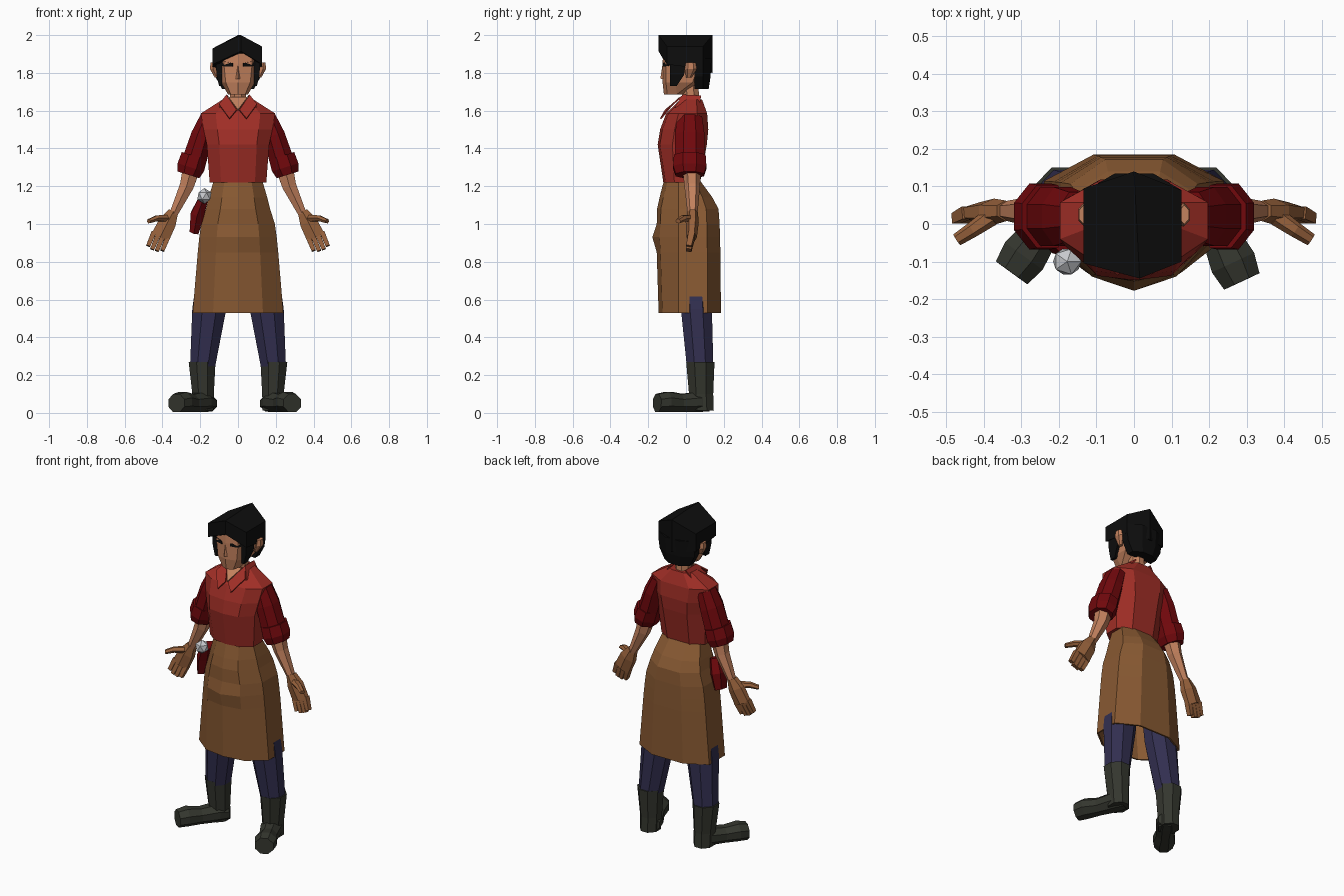
import bpy, bmesh, math
from mathutils import Vector, Matrix

if "Cube" in bpy.data.objects:
    bpy.data.objects.remove(bpy.data.objects["Cube"])


def material(name, r, g, b):
    lin = [((c / 255 + 0.055) / 1.055) ** 2.4 if c > 10 else c / 255 / 12.92 for c in (r, g, b)]
    m = bpy.data.materials.new(name)
    m.diffuse_color = (*lin, 1)
    m.use_nodes = True
    m.node_tree.nodes["Principled BSDF"].inputs["Base Color"].default_value = m.diffuse_color
    return m


SHIRT = material("shirt red", 160, 46, 38)
SLEEVE = material("dark red", 112, 8, 12)
APRON = material("apron brown", 136, 89, 50)
SKIN = material("skin", 196, 130, 94)
GLOVE = material("hand brown", 152, 98, 60)
NAVY = material("navy trousers", 50, 47, 80)
BOOT = material("boot grey green", 52, 54, 46)
HAIR = material("black hair", 13, 13, 13)
CLOTH = material("white cloth", 200, 202, 206)


def finish(name, bm, mat, thick=0):
    bmesh.ops.recalc_face_normals(bm, faces=bm.faces)
    me = bpy.data.meshes.new(name)
    bm.to_mesh(me)
    bm.free()
    me.materials.append(mat)
    ob = bpy.data.objects.new(name, me)
    bpy.context.collection.objects.link(ob)
    if thick:
        mod = ob.modifiers.new("thickness", 'SOLIDIFY')
        mod.thickness = thick
    return ob


def loft(name, rings, mat, caps=True, thick=0):
    """Skin a list of equal-length point rings."""
    bm = bmesh.new()
    vs = [[bm.verts.new(p) for p in ring] for ring in rings]
    n = len(vs[0])
    for a, b in zip(vs, vs[1:]):
        for i in range(n):
            j = (i + 1) % n
            bm.faces.new((a[i], a[j], b[j], b[i]))
    if caps:
        bm.faces.new(vs[0])
        bm.faces.new(vs[-1])
    return finish(name, bm, mat, thick)


def tube(name, path, mat, n=8, axis=None):
    """Loft of ellipses; path rows are (point, radius sideways, radius in y)."""
    t = (axis or Vector(path[-1][0]) - Vector(path[0][0])).normalized()
    side = Vector((0, 1, 0)).cross(t).normalized()
    fwd = t.cross(side)
    k = 1 / math.cos(math.pi / n)
    rings = []
    for p, ra, rb in path:
        rings.append([Vector(p) + side * ra * k * math.cos((i + .5) * math.tau / n)
                      + fwd * rb * k * math.sin((i + .5) * math.tau / n) for i in range(n)])
    return loft(name, rings, mat)


def section(z, w, half):
    """Mirror a half outline (x as share of w, y) into a closed ring."""
    right = [(x * w, y, z) for x, y in half]
    left = [(-x, y, z) for x, y, z in reversed(right) if x > 1e-6]
    return right + left


def plate(name, pts, mat, thick=0.008):
    bm = bmesh.new()
    bm.faces.new([bm.verts.new(p) for p in pts])
    return finish(name, bm, mat, thick)


# Shirt body
torso = [(1.22, .15, -.12, .075), (1.42, .165, -.15, .11), (1.5, .182, -.137, .118),
         (1.585, .197, -.105, .112), (1.66, .08, -.03, .085)]
loft("shirt", [section(z, w, [(0, f), (.6, f + .012), (1, f + .3 * (b - f)),
                              (1, b - .25 * (b - f)), (.5, b)])
               for z, w, f, b in torso], SHIRT)

# Long wrap apron, open at the hem
skirt = [(.53, .24, -.145, .185), (.85, .213, -.155, .182), (.93, .205, -.178, .18),
         (1.0, .195, -.155, .178), (1.08, .17, -.153, .172), (1.14, .155, -.14, .14),
         (1.225, .13, -.118, .078)]
loft("apron", [section(z, w, [(0, f), (.55, max(f + .02, -.14)), (1, -.04), (1, b * .62), (.45, b)])
               for z, w, f, b in skirt], APRON, caps=False, thick=.01)

# Neck, head and throat
tube("neck", [((0, .03, 1.58), .045, .045), ((0, .02, 1.74), .042, .045)], SKIN)
head = [(1.685, .052, -.117, -.02), (1.75, .09, -.124, .065), (1.85, .104, -.124, .1),
        (1.93, .1, -.12, .1)]
loft("head", [section(z, w, [(0, f), (.72, f + .018), (1, f + .07), (1, b - .03), (.5, b)])
              for z, w, f, b in head], SKIN)
loft("nose", [[(-.017, -.115, 1.765), (0, -.136, 1.77), (.017, -.115, 1.765)],
              [(-.006, -.115, 1.84), (0, -.125, 1.84), (.006, -.115, 1.84)]], SKIN)
plate("throat", [(-.05, -.035, 1.672), (0, -.108, 1.605), (.05, -.035, 1.672)], SKIN)

# Hair cap with a ridge from front to back
outline = [(.015, -.145, 2.0, 1.915), (.127, -.1, 1.94, 1.845), (.127, .09, 1.94, 1.82),
           (0, .14, 2.0, 1.8), (-.134, .095, 1.93, 1.82), (-.134, -.105, 1.93, 1.845)]
bm = bmesh.new()
top = [bm.verts.new((x, y, t)) for x, y, t, b in outline]
low = [bm.verts.new((x, y, b)) for x, y, t, b in outline]
for i in range(6):
    j = (i + 1) % 6
    bm.faces.new((top[i], top[j], low[j], low[i]))
for ring in (top, low):
    bm.faces.new(ring[:4])
    bm.faces.new([ring[3], ring[4], ring[5], ring[0]])
finish("hair_cap", bm, HAIR)
loft("hair_back", [section(z, w, [(0, .05), (1, .045), (1, .09), (.4, b)])
                   for z, w, b in [(1.715, .085, .12), (1.78, .12, .13), (1.88, .127, .135)]], HAIR)

for s, label in ((-1, "left"), (1, "right")):
    # Sideburn, ear and brow
    loft(label + "_sideburn", [[(s * .085, -.085, z0), (s * x, -.085, z0), (s * x, y, z0), (s * .085, y, z0)]
                               for x, y, z0 in ((.1, -.05, 1.73), (.114, -.01, 1.79), (.118, .0, 1.87))], HAIR)
    tube(label + "_ear", [((s * .113, .015, 1.775), .01, .012), ((s * .132, .025, 1.82), .016, .028),
                          ((s * .134, .025, 1.855), .012, .022)], SKIN, 6, Vector((0, 0, 1)))
    plate(label + "_brow", [(s * .028, -.121, 1.835), (s * .075, -.11, 1.835), (s * .094, -.085, 1.84),
                            (s * .094, -.085, 1.862), (s * .075, -.11, 1.86), (s * .028, -.121, 1.852)], HAIR)
    # Collar wing and collar band
    plate(label + "_collar_wing", [(s * .008, -.112, 1.605), (s * .045, -.137, 1.56), (s * .1, -.075, 1.635),
                                   (s * .062, -.015, 1.685)], SHIRT)
    plate(label + "_collar_band", [(s * .062, -.015, 1.685), (s * .1, -.06, 1.62), (s * .1, .07, 1.62),
                                   (s * .055, .08, 1.68)], SHIRT)

    # Sleeve, rolled cuff and forearm
    def arm(x, z, y=.02):
        return (s * x, y, z)
    tube(label + "_sleeve", [(arm(.155, 1.565), .045, .065), (arm(.19, 1.47), .058, .078),
                             (arm(.23, 1.34), .064, .078)], SLEEVE)
    tube(label + "_cuff", [(arm(.231, 1.36), .07, .084), (arm(.25, 1.3), .073, .088),
                           (arm(.262, 1.26), .06, .075)], SLEEVE)
    tube(label + "_forearm", [(arm(.248, 1.29, .03), .046, .042), (arm(.272, 1.2, .033), .037, .036),
                              (arm(.345, 1.045, .035), .021, .022)], SKIN, 6)

    # Hand with four fingers and a thumb
    tube(label + "_palm", [(arm(.342, 1.065, .035), .026, .024), (arm(.372, 1.01, .033), .046, .03),
                           (arm(.412, .93, .03), .05, .024)], GLOVE, 6)
    for i in range(4):
        d = (i - 1.5) * .026
        bx, bz = .41 + d * .92, .94 + d * .4
        length = (.82, .97, 1, .9)[i]
        tube(f"{label}_finger_{i}", [((s * bx, .03, bz), .013, .017),
                                     ((s * (bx + .033 * length), .015, bz - .08 * length), .011, .014)], GLOVE, 4)
    tube(label + "_thumb", [(arm(.38, 1.03, .02), .018, .022), (arm(.43, 1.03, -.015), .015, .018),
                            (arm(.472, 1.015, -.042), .011, .015)], GLOVE, 6)

    # Trouser leg and boot shaft
    tube(label + "_leg", [((s * .188, .075, .24), .066, .07), ((s * .152, .055, .55), .09, .082),
                          ((s * .09, .03, 1.1), .075, .08)], NAVY, 8, Vector((0, 0, 1)))
    tube(label + "_boot_shaft", [((s * .185, .085, .012), .055, .062), ((s * .185, .08, .1), .057, .064),
                                 ((s * .19, .076, .27), .071, .075)], BOOT, 8, Vector((0, 0, 1)))
    # Splayed foot, built along x and turned outward
    foot = tube(label + "_foot", [((-.06, 0, .05), .042, .05), ((0, 0, .058), .053, .06),
                                  ((.1, 0, .052), .047, .05), ((.18, 0, .058), .053, .062),
                                  ((.235, 0, .052), .048, .052)], BOOT)
    turn = math.radians(-126 if s < 0 else -65)
    foot.data.transform(Matrix.Translation((s * .188, .06, 0)) @ Matrix.Rotation(turn, 4, 'Z'))

# Pouch on the hip with a bundled white cloth
tube("hip_pouch", [((-.185, -.035, 1.13), .026, .045), ((-.215, -.015, 1.05), .036, .055),
                   ((-.232, -.01, .955), .024, .045)], SLEEVE, 6)
bm = bmesh.new()
bmesh.ops.create_icosphere(bm, subdivisions=1, radius=1,
                           matrix=Matrix.Translation((-.178, -.1, 1.148)) @ Matrix.Diagonal((.042, .04, .042, 1)))
finish("white_cloth", bm, CLOTH)
